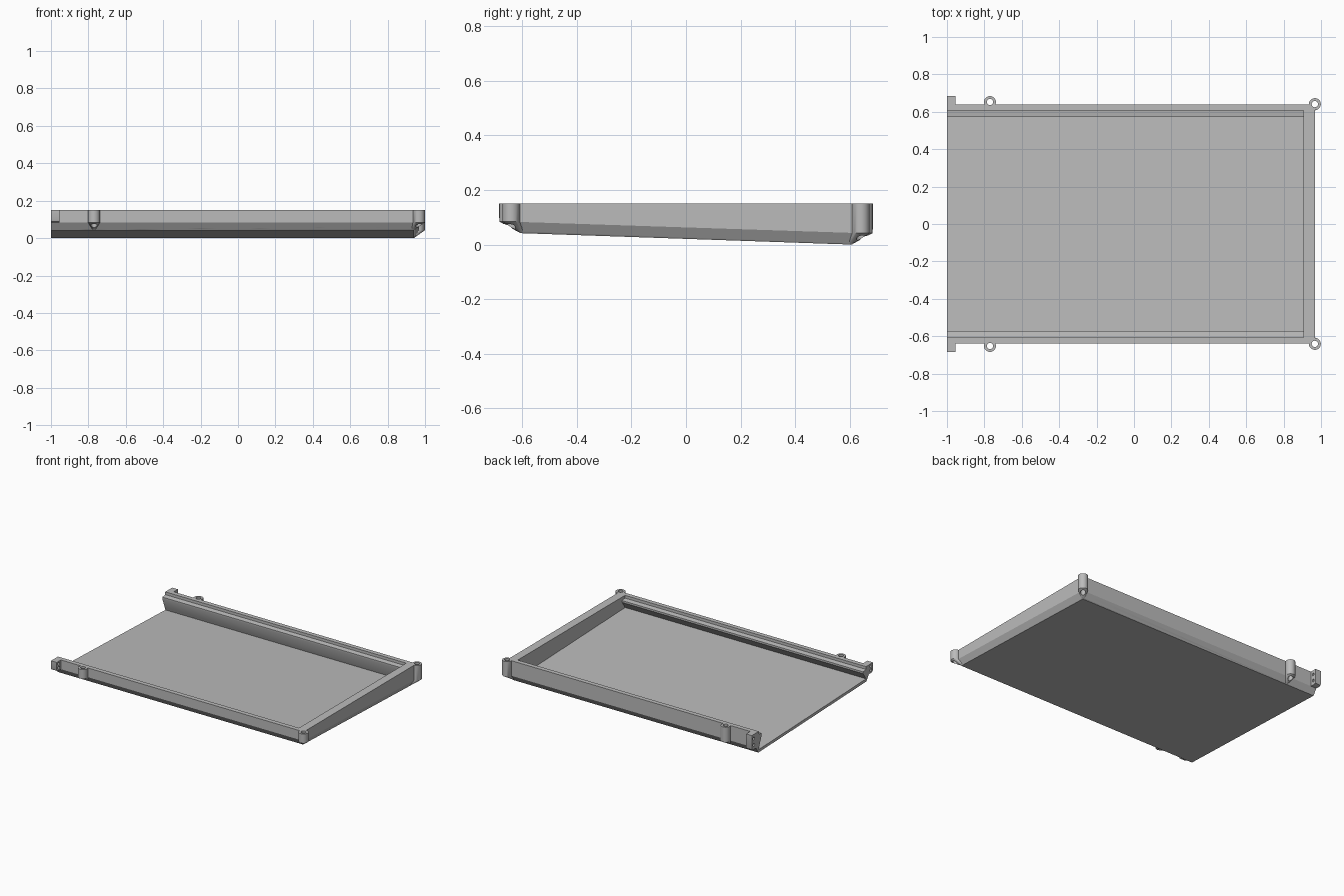
import bpy, bmesh
from math import cos, sin, pi

cube = bpy.data.objects.get("Cube")
if cube:
    bpy.data.objects.remove(cube, do_unlink=True)

# Single plain grey material
grey = bpy.data.materials.new("plain grey")
grey.use_nodes = True
colour = (0.5, 0.5, 0.5, 1)
grey.diffuse_color = colour
grey.node_tree.nodes["Principled BSDF"].inputs["Base Color"].default_value = colour

TOP = 0.15
CHAMFER = 0.042


def loft(name, rings):
    """Closed solid skinned through rings that share one point count."""
    bm = bmesh.new()
    loops = [[bm.verts.new(p) for p in ring] for ring in rings]
    n = len(loops[0])
    for a, b in zip(loops, loops[1:]):
        for i in range(n):
            j = (i + 1) % n
            bm.faces.new((a[i], a[j], b[j], b[i]))
    bm.faces.new(loops[0][::-1])
    bm.faces.new(loops[-1])
    bmesh.ops.recalc_face_normals(bm, faces=bm.faces)
    mesh = bpy.data.meshes.new(name)
    bm.to_mesh(mesh)
    bm.free()
    mesh.materials.append(grey)
    obj = bpy.data.objects.new(name, mesh)
    bpy.context.collection.objects.link(obj)
    return obj


def circle(x, y, z, r, n=24):
    return [(x + r * cos(2 * pi * i / n), y + r * sin(2 * pi * i / n), z) for i in range(n)]


def prism_x(name, profile, x0, x1):
    return loft(name, [[(x, y, z) for y, z in profile] for x in (x0, x1)])


def combine(target, tool, operation):
    mod = target.modifiers.new(operation.lower(), "BOOLEAN")
    mod.operation = operation
    mod.solver = "EXACT"
    mod.object = tool
    tool.hide_render = True
    bpy.context.view_layer.objects.active = target
    bpy.ops.object.modifier_apply(modifier=mod.name)
    bpy.data.objects.remove(tool, do_unlink=True)


def underside(y):
    """Height of the sloping underside, lowest at the back."""
    return 0.042 * (0.61 - max(-0.61, min(0.61, y))) / 1.22


# Outer body: sloping base, chamfer and upright walls
def body_ring(x1, y, height):
    corners = [(-1, -y), (x1, -y), (x1, y), (-1, y)]
    return [(cx, cy, height(cy)) for cx, cy in corners]


tray = loft("tray", [
    body_ring(0.942, 0.61, underside),
    body_ring(0.967, 0.638, lambda y: underside(y) + CHAMFER),
    body_ring(0.967, 0.638, lambda y: TOP),
])

# Channel with stepped ledges and undercut sides, open at the left end
half = [(0.608, None), (0.573, 0.112), (0.573, 0.125), (0.606, 0.13), (0.606, 0.2)]


def channel_side(sign):
    return [(sign * y, underside(sign * y) + 0.02 if z is None else z) for y, z in half]


channel = prism_x("channel_cutter", channel_side(1) + channel_side(-1)[::-1], -1.1, 0.907)
combine(tray, channel, "DIFFERENCE")

# Screw bosses with tapered feet, and end tabs, on both long sides
bores = []
for sign in (-1, 1):
    low = underside(sign * 0.61)
    foot = low + CHAMFER
    for x, y, foot_x in ((-0.77, 0.652, -0.77), (0.967, 0.641, 0.935)):
        boss = loft("boss", [
            circle(foot_x, sign * 0.602, low + 0.002, 0.008),
            circle(x, sign * y, foot, 0.032),
            circle(x, sign * y, TOP, 0.032),
        ])
        combine(tray, boss, "UNION")
        bores.append(loft("bore", [circle(x, sign * y, z, 0.017) for z in (-0.1, 0.3)]))

    outline = [(0.62, TOP), (0.685, TOP), (0.685, foot + 0.015), (0.681, foot + 0.004),
               (0.67, foot), (0.62, foot)]
    tab = prism_x("tab", [(sign * y, z) for y, z in outline], -1, -0.955)
    combine(tray, tab, "UNION")
    for t in (0.3, 0.72):
        z = foot + t * (TOP - foot)
        hole = [(py, pz) for py, pz, _ in circle(sign * 0.661, z, 0, 0.01, 16)]
        bores.append(prism_x("tab_hole", hole, -1.1, -0.9))

for bore in bores:
    combine(tray, bore, "DIFFERENCE")

# Smooth round bosses, sharp edges elsewhere
bpy.ops.object.select_all(action="DESELECT")
tray.select_set(True)
bpy.context.view_layer.objects.active = tray
bpy.ops.object.shade_smooth_by_angle(angle=pi / 6)
